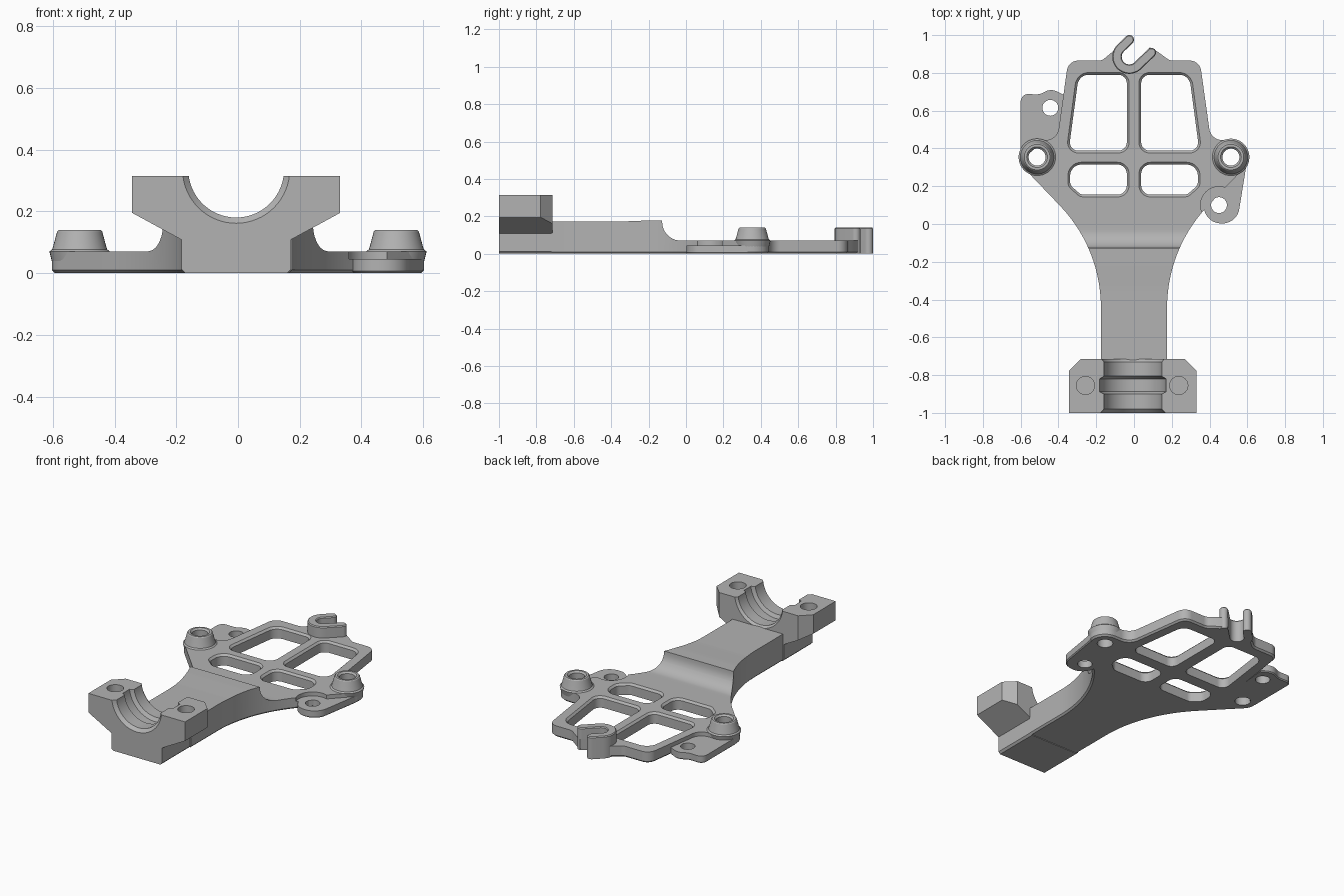
import bpy, bmesh
from math import sin, cos, tan, radians, pi
from mathutils import Vector, Matrix

cube = bpy.data.objects.get("Cube")
if cube:
    bpy.data.objects.remove(cube, do_unlink=True)

grey = bpy.data.materials.new("plain_grey")
grey.use_nodes = True
grey.diffuse_color = (0.45, 0.45, 0.45, 1)
grey.node_tree.nodes["Principled BSDF"].inputs["Base Color"].default_value = (0.45, 0.45, 0.45, 1)


def arc(cx, cy, r, a0, a1, n=16):
    angles = [radians(a0 + (a1 - a0) * i / n) for i in range(n + 1)]
    return [(cx + r * cos(a), cy + r * sin(a)) for a in angles]


def circle(cx, cy, r, n=40):
    return arc(cx, cy, r, 0, 360, n)[:-1]


def rounded(corners, n=10):
    """Outline from (x, y, corner radius) entries."""
    pts = []
    for i, (x, y, r) in enumerate(corners):
        p = Vector((x, y))
        if r == 0:
            pts.append((x, y))
            continue
        u = (Vector(corners[i - 1][:2]) - p).normalized()
        v = (Vector(corners[(i + 1) % len(corners)][:2]) - p).normalized()
        half = u.angle(v) / 2
        c = p + (u + v).normalized() * (r / sin(half))
        a, b = p + u * (r / tan(half)) - c, p + v * (r / tan(half)) - c
        turn = pi - 2 * half
        sign = 1 if a.x * b.y - a.y * b.x > 0 else -1
        pts += [tuple(c + Matrix.Rotation(sign * turn * k / n, 2) @ a) for k in range(n + 1)]
    return pts


def finish(name, bm):
    bmesh.ops.recalc_face_normals(bm, faces=bm.faces)
    mesh = bpy.data.meshes.new(name)
    bm.to_mesh(mesh)
    bm.free()
    mesh.materials.append(grey)
    ob = bpy.data.objects.new(name, mesh)
    bpy.context.collection.objects.link(ob)
    return ob


def prism(name, pts, levels, axis="z"):
    """Stack an outline at (height, outward offset) levels along an axis."""
    p = [Vector(q) for q in pts]
    n = len(p)
    if sum(p[i - 1].cross(p[i]) for i in range(n)) < 0:
        p.reverse()
    out = []
    for i in range(n):
        e1, e2 = (p[i] - p[i - 1]).normalized(), (p[(i + 1) % n] - p[i]).normalized()
        t = (e1 + e2).normalized()
        out.append(Vector((t.y, -t.x)) / max(0.4, t.dot(e1)))
    place = {"z": lambda u, v, w: (u, v, w),
             "x": lambda u, v, w: (w, u, v),
             "y": lambda u, v, w: (u, w, v)}[axis]
    bm = bmesh.new()
    rings = [[bm.verts.new(place(*(q + o * off), w)) for q, o in zip(p, out)] for w, off in levels]
    for a, b in zip(rings, rings[1:]):
        for i in range(n):
            bm.faces.new((a[i - 1], a[i], b[i], b[i - 1]))
    bm.faces.new(rings[0])
    bm.faces.new(rings[-1])
    return finish(name, bm)


def lathe(name, profile, x, y, n=40):
    """Closed (radius, z) profile turned about a vertical axis."""
    bm = bmesh.new()
    rings = [[bm.verts.new((x + r * cos(2 * pi * i / n), y + r * sin(2 * pi * i / n), z))
              for i in range(n)] for r, z in profile]
    for k, b in enumerate(rings):
        a = rings[k - 1]
        for i in range(n):
            bm.faces.new((a[i - 1], a[i], b[i], b[i - 1]))
    return finish(name, bm)


def boolean(ob, cutters, mode="DIFFERENCE"):
    bpy.context.view_layer.objects.active = ob
    for c in cutters:
        m = ob.modifiers.new("cut", "BOOLEAN")
        m.operation, m.solver, m.object = mode, "EXACT", c
        bpy.ops.object.modifier_apply(modifier=m.name)
        bpy.data.objects.remove(c, do_unlink=True)


def mirror(corners):
    return [(-c[0], *c[1:]) for c in reversed(corners)]


BOSS = (0.513, 0.354)
LOW_EAR, SIDE_EAR = (0.45, 0.1), (-0.443, 0.615)
HOOK = Matrix.Translation((-0.025, 0.885, 0)) @ Matrix.Rotation(radians(44), 4, "Z")


def hook_space(pts):
    return [tuple((HOOK @ Vector((x, y, 0))).xy) for x, y in pts]


# Frame plate with flared neck, trimmed by a side profile
side = [(0.175, -0.72, 0), (0.175, -0.13, 0.78), (0.724, 0.444, 0.09),
        (0.407, 0.444, 0.07), (0.348, 0.865, 0.06)]
outline = side + [(0.19, 0.865, 0.05), (0.1, 0.93, 0), (-0.05, 0.965, 0), (-0.17, 0.865, 0.05)] + mirror(side)
frame = prism("frame_plate_and_neck", rounded(outline, 14), [(0, -0.01), (0.01, 0), (0.25, 0)])
above = rounded([(-0.8, 0.172, 0), (-0.35, 0.172, 0), (-0.2, 0.178, 0), (-0.128, 0.178, 0),
                 (-0.12, 0.07, 0.1), (1.2, 0.07, 0), (1.2, 0.5, 0), (-0.8, 0.5, 0)])
cuts = [prism("trim", above, [(-1, 0), (1, 0)], "x")]

# Lightening windows with chamfered rims
upper = [(-0.346, 0.388, 0.045), (-0.038, 0.388, 0.045), (-0.038, 0.79, 0.045), (-0.292, 0.79, 0.06)]
lower = [(-0.338, 0.205, 0.04), (-0.28, 0.155, 0.04), (-0.038, 0.155, 0.05),
         (-0.038, 0.315, 0.05), (-0.338, 0.315, 0.06)]
for w in (upper, lower, mirror(upper), mirror(lower)):
    cuts.append(prism("window", rounded(w), [(-0.1, 0), (0.058, 0), (0.085, 0.027)]))

# Boss holes, ear clearance and hook slot
for s in (-1, 1):
    cuts.append(prism("hole", circle(s * BOSS[0], BOSS[1], 0.045), [(-0.1, 0), (0.3, 0)]))
cuts.append(prism("clearance", circle(*LOW_EAR, 0.098), [(0.045, 0), (0.3, 0)]))
slot = hook_space(arc(0, 0, 0.04, 90, 270) + [(0.4, -0.04), (0.4, 0.04)])
cuts.append(prism("slot", slot, [(-0.1, 0), (0.3, 0)]))
boolean(frame, cuts)
parts = [frame]

# Tapered screw bosses
for s, name in ((-1, "right_boss"), (1, "left_boss")):
    profile = [(0.045, 0.03), (0.088, 0.03), (0.098, 0.07), (0.089, 0.077), (0.085, 0.09),
               (0.073, 0.135), (0.068, 0.14), (0.055, 0.14), (0.045, 0.13)]
    parts.append(lathe(name, profile, s * BOSS[0], BOSS[1]))

# Thin mounting ears
ears = {
    "left_ear": (LOW_EAR, [(0.355, 0.003, 0.09), (0.545, 0.003, 0.09), (0.598, 0.33, 0),
                           (0.513, 0.3, 0), (0.38, 0.16, 0)]),
    "right_ear": (SIDE_EAR, [(-0.6, 0.36, 0), (-0.6, 0.69, 0.04), (-0.5, 0.685, 0.08),
                             (-0.44, 0.718, 0.07), (-0.365, 0.68, 0), (-0.39, 0.42, 0),
                             (-0.5, 0.42, 0), (-0.57, 0.36, 0)]),
}
for name, (centre, corners) in ears.items():
    ear = prism(name, rounded(corners), [(0, -0.006), (0.006, 0), (0.045, 0)])
    boolean(ear, [prism("hole", circle(*centre, 0.042), [(-0.1, 0), (0.3, 0)])])
    parts.append(ear)

# Open cable hook with rounded tips
hook = (arc(0, 0, 0.09, 270, 90, 24) + arc(0.063, 0.065, 0.025, 90, -90, 10)
        + arc(0, 0, 0.04, 90, 270) + arc(0.1, -0.065, 0.025, 90, -90, 10))
parts.append(prism("cable_hook", hook_space(hook), [(0, 0), (0.134, 0), (0.14, -0.005)]))

# Clamp block: winged section, back corners chamfered in plan
half = [(0.165, 0), (0.177, 0.012), (0.177, 0.108), (0.337, 0.195), (0.337, 0.315)]
section = [(x - 0.006, z) for x, z in half + mirror(half)]
block = prism("clamp_block", section, [(-1, 0), (-0.715, 0)], "y")
plan = [(0.5, -1.2), (0.5, -0.95), (0.265, -0.715), (0.265, -0.7)]
plan = [(0.345, -1.1), (0.345, -0.785), (0.272, -0.712), (0.272, -0.7)]
plan = [(x - 0.006, y) for x, y in plan + mirror(plan)]
boolean(block, [prism("plan", plan, [(-0.1, 0), (0.5, 0)])], "INTERSECT")

# Stepped half bore and blind screw holes
bore = [(-1.01, 0.028), (-0.98, 0), (-0.9, 0), (-0.888, 0.022), (-0.82, 0.022),
        (-0.806, 0), (-0.73, 0), (-0.705, 0.02)]
cuts = [prism("bore", circle(-0.006, 0.335, 0.155, 64), bore, "y")]
for x in (-0.257, 0.237):
    cuts.append(prism("screw_hole", circle(x, -0.855, 0.048), [(0.21, 0), (0.5, 0)]))
boolean(block, cuts)
parts.append(block)

# Smooth the rounded walls, keep the edges crisp
bpy.ops.object.select_all(action="DESELECT")
for ob in parts:
    ob.select_set(True)
bpy.context.view_layer.objects.active = frame
bpy.ops.object.shade_smooth_by_angle(angle=radians(25))
